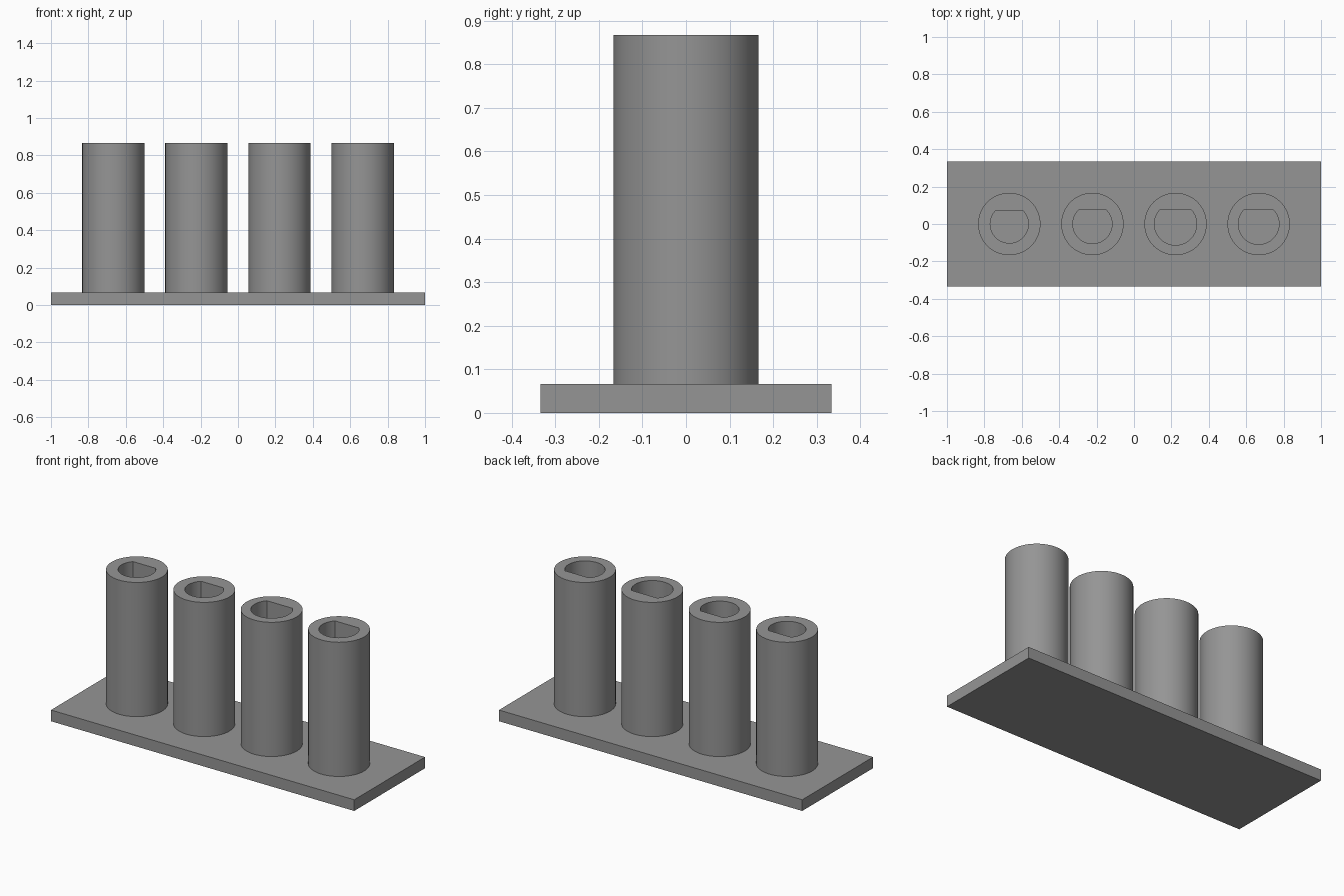
import bpy, bmesh, math

if "Cube" in bpy.data.objects:
    bpy.data.objects.remove(bpy.data.objects["Cube"])

BASE_TOP, TOP = 0.0667, 0.8667
POST_R = 0.1667
SEG = 64

grey = bpy.data.materials.new("plain grey")
grey.diffuse_color = (0.3, 0.3, 0.3, 1)
grey.use_nodes = True
grey.node_tree.nodes["Principled BSDF"].inputs["Base Color"].default_value = grey.diffuse_color


def finish(bm, name):
    bmesh.ops.recalc_face_normals(bm, faces=bm.faces)
    mesh = bpy.data.meshes.new(name)
    bm.to_mesh(mesh)
    bm.free()
    mesh.materials.append(grey)
    ob = bpy.data.objects.new(name, mesh)
    bpy.context.collection.objects.link(ob)
    return ob


def arc(r, start, sweep, n):
    return [(r * math.cos(start + sweep * i / n), r * math.sin(start + sweep * i / n))
            for i in range(n)]


def post(name, x, r, flat):
    """Round post with a D-shaped bore whose flat faces the back."""
    a = math.asin(flat / r)
    sweep = math.pi + 2 * a
    outer = arc(POST_R, 0, 2 * math.pi, SEG)
    bore = arc(r, math.pi - a, sweep, SEG - 16)
    bore.append((r * math.cos(a), flat))
    bm = bmesh.new()
    for loop in (outer, bore):
        vs = [bm.verts.new((px, py, TOP)) for px, py in loop]
        for i, v in enumerate(vs):
            bm.edges.new((v, vs[(i + 1) % len(vs)]))
    # annular rim, then walls drawn down to the base
    bmesh.ops.triangle_fill(bm, use_beauty=True, edges=bm.edges[:], normal=(0, 0, 1))
    rim = bm.faces[:]
    new = bmesh.ops.extrude_face_region(bm, geom=rim, use_keep_orig=True)
    low = [g for g in new["geom"] if isinstance(g, bmesh.types.BMVert)]
    bmesh.ops.translate(bm, vec=(0, 0, BASE_TOP - TOP), verts=low)
    ob = finish(bm, name)
    ob.location.x = x
    bpy.ops.object.select_all(action='DESELECT')
    ob.select_set(True)
    bpy.context.view_layer.objects.active = ob
    bpy.ops.object.shade_smooth_by_angle(angle=math.radians(30))


# flat base plate
bm = bmesh.new()
bmesh.ops.create_cube(bm, size=1)
for v in bm.verts:
    v.co.x *= 2
    v.co.y *= 0.6667
    v.co.z = (v.co.z + 0.5) * BASE_TOP
finish(bm, "base_plate")

# four posts, each with a slightly different bore
bores = [(0.102, 0.07), (0.105, 0.075), (0.113, 0.075), (0.109, 0.075)]
for i, (r, flat) in enumerate(bores):
    post(f"post_{i + 1}", -0.6667 + i * 0.4444, r, flat)
